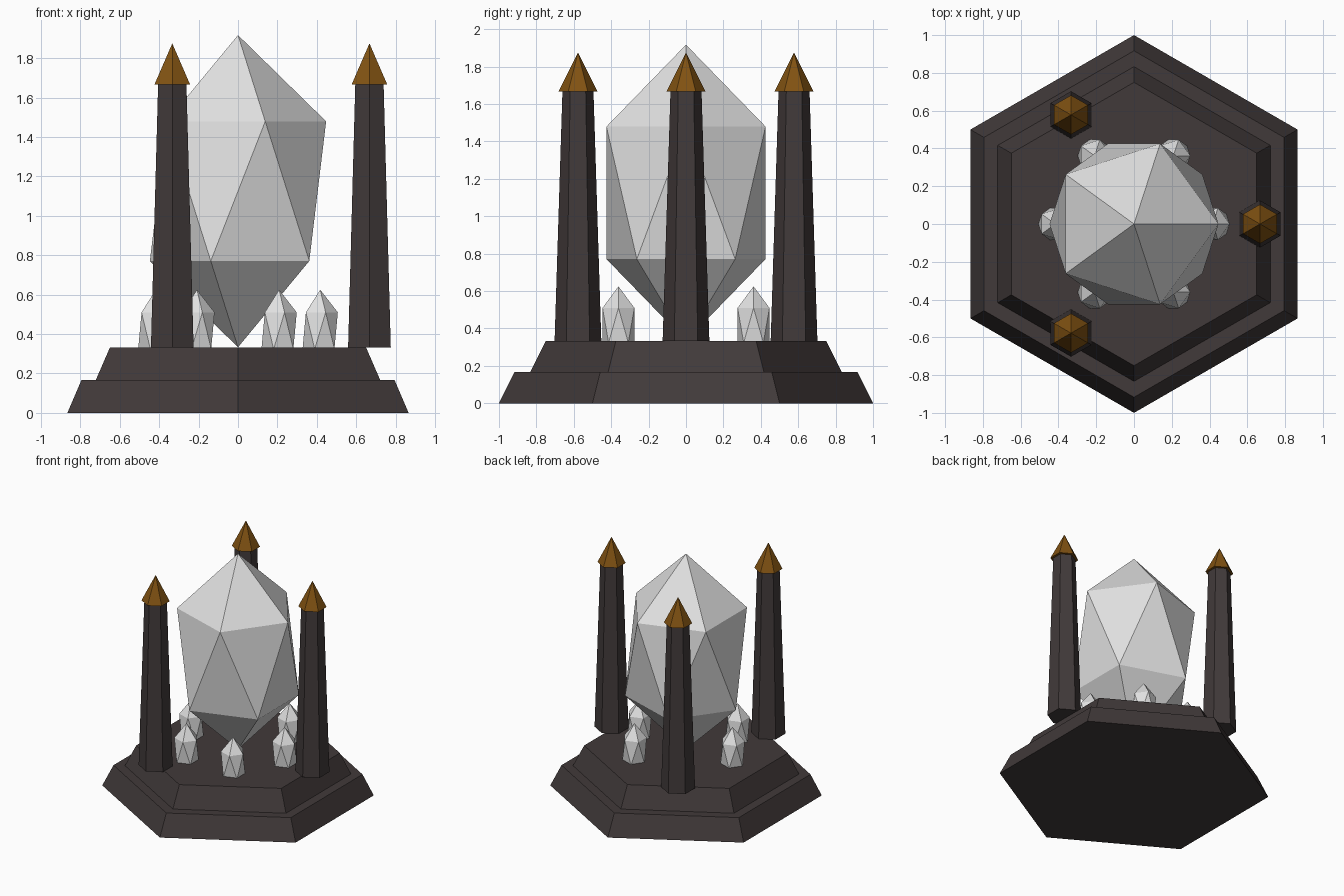
import bpy, math

if "Cube" in bpy.data.objects:
    bpy.data.objects.remove(bpy.data.objects["Cube"])

def material(name, rgb):
    m = bpy.data.materials.new(name)
    m.diffuse_color = (*rgb, 1)
    m.use_nodes = True
    m.node_tree.nodes["Principled BSDF"].inputs["Base Color"].default_value = m.diffuse_color
    return m

STONE = material("dark stone", (0.053, 0.042, 0.042))
CRYSTAL = material("pale crystal", (0.75, 0.75, 0.75))
BRONZE = material("bronze", (0.22, 0.085, 0.006))

def finish(name, mat):
    ob = bpy.context.object
    ob.name = name
    ob.data.materials.append(mat)
    return ob

def hex_taper(name, mat, x, y, z0, z1, r0, r1):
    """Six-sided tapered column with a corner facing +y."""
    bpy.ops.mesh.primitive_cone_add(vertices=6, radius1=r0, radius2=r1, depth=z1 - z0,
                                    location=(x, y, (z0 + z1) / 2))
    return finish(name, mat)

def crystal(name, x, y, z, r, half_height):
    """Stretched icosahedron."""
    bpy.ops.mesh.primitive_ico_sphere_add(subdivisions=1, radius=1, location=(x, y, z))
    bpy.context.object.scale = (r, r, half_height)
    return finish(name, CRYSTAL)

# Two-step hexagonal base
hex_taper("base_lower_step", STONE, 0, 0, 0, 0.167, 1.0, 0.917)
hex_taper("base_upper_step", STONE, 0, 0, 0.167, 0.333, 0.833, 0.75)

# Large central crystal balanced on its point
crystal("main_crystal", 0, 0, 1.125, 0.5, 0.792)

# Ring of six small crystals, sunk into the base
for i in range(6):
    a = math.radians(60 * i)
    crystal(f"small_crystal_{i + 1}", 0.417 * math.cos(a), 0.417 * math.sin(a),
            0.417, 0.1, 0.208)

# Three pillars with pointed caps
for i in range(3):
    a = math.radians(120 * i)
    x, y = 0.667 * math.cos(a), 0.667 * math.sin(a)
    hex_taper(f"pillar_{i + 1}", STONE, x, y, 0.333, 1.667, 0.125, 0.083)
    hex_taper(f"pillar_cap_{i + 1}", BRONZE, x, y, 1.667, 1.875, 0.104, 0)
